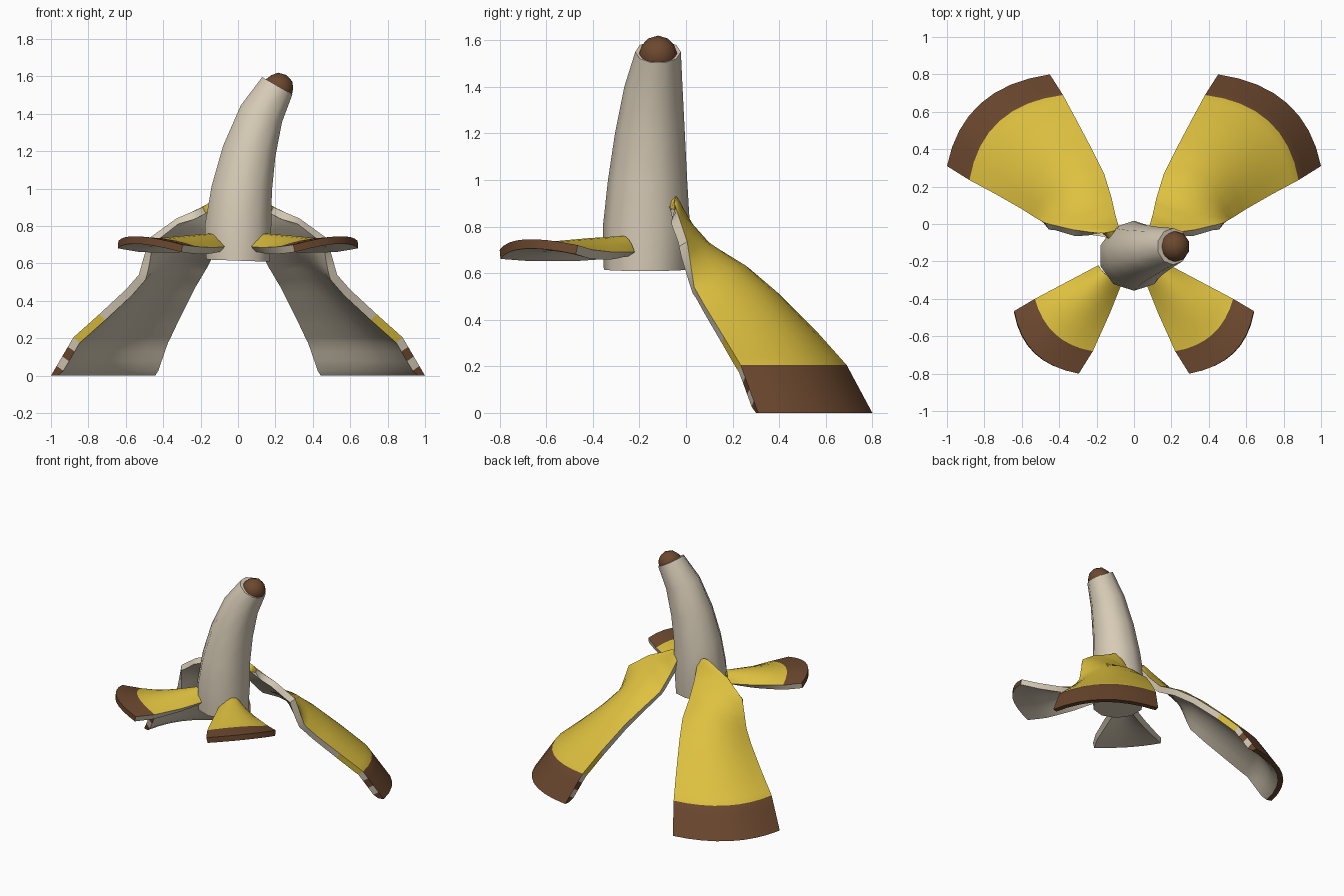
import bpy, bmesh, math
from mathutils import Vector

if "Cube" in bpy.data.objects:
    bpy.data.objects.remove(bpy.data.objects["Cube"])


def material(name, rgb):
    m = bpy.data.materials.new(name)
    m.diffuse_color = (*rgb, 1)
    m.use_nodes = True
    m.node_tree.nodes["Principled BSDF"].inputs["Base Color"].default_value = m.diffuse_color
    return m


YELLOW, BROWN, CREAM = 0, 1, 2
MATS = [material("peel yellow", (0.73, 0.53, 0.05)),
        material("tip brown", (0.15, 0.065, 0.028)),
        material("flesh cream", (0.68, 0.60, 0.47))]


def finish(bm, name, angle=35):
    bmesh.ops.recalc_face_normals(bm, faces=bm.faces)
    me = bpy.data.meshes.new(name)
    bm.to_mesh(me)
    bm.free()
    for m in MATS:
        me.materials.append(m)
    ob = bpy.data.objects.new(name, me)
    bpy.context.collection.objects.link(ob)
    bpy.ops.object.select_all(action='DESELECT')
    ob.select_set(True)
    bpy.context.view_layer.objects.active = ob
    bpy.ops.object.shade_smooth_by_angle(angle=math.radians(angle))
    return ob


def face(bm, verts, mat):
    bm.faces.new(verts).material_index = mat


def peel(name, rows, thick, yellow_rim=None, striped=False, segs=8, sub=4):
    """Thick strip through rows of (left, middle, right) points, mirrored in x."""
    rows = [[Vector(p) for p in r] for r in rows]
    fine = [[a.lerp(b, k / sub) for a, b in zip(rows[i], rows[i + 1])]
            for i in range(len(rows) - 1) for k in range(sub)] + [rows[-1]]
    bm = bmesh.new()
    outer = []
    for L, M, R in fine:
        ts = [j / segs for j in range(segs + 1)]
        outer.append([bm.verts.new(L * (1 - t) * (1 - 2 * t) + M * 4 * t * (1 - t)
                                   + R * t * (2 * t - 1)) for t in ts])
    n = len(outer) - 1
    for i in range(n):
        mat = BROWN if i >= n - sub else YELLOW     # last band is brown
        for j in range(segs):
            face(bm, (outer[i][j], outer[i + 1][j],
                      outer[i + 1][j + 1], outer[i][j + 1]), mat)
    bm.normal_update()
    flip = 1 if sum(f.normal.z for f in bm.faces) > 0 else -1
    # cream inner skin
    inner = []
    for row in outer:
        pts = [v.co - v.normal * flip * thick for v in row]
        inner.append([bm.verts.new((p.x, p.y, max(p.z, 0.0))) for p in pts])
    for i in range(n):
        for j in range(segs):
            face(bm, (inner[i][j], inner[i][j + 1],
                      inner[i + 1][j + 1], inner[i + 1][j]), CREAM)
    # side rims
    for i in range(n):
        mat = CREAM
        if i // sub == yellow_rim:
            mat = YELLOW
        elif striped and i >= n - sub and (i - n) % 2:
            mat = BROWN
        for j in (0, segs):
            face(bm, (outer[i][j], inner[i][j], inner[i + 1][j], outer[i + 1][j]), mat)
    # end rims
    for i, mat in ((0, YELLOW), (n, BROWN)):
        for j in range(segs):
            face(bm, (outer[i][j], outer[i][j + 1], inner[i][j + 1], inner[i][j]), mat)
    ob = finish(bm, name)
    ob.modifiers.new("mirror", 'MIRROR').use_mirror_merge = False


# Fruit: ten-sided leaning, tapering body (x, y, z, radius, tilt)
SIDES = 10
rings = [(0.0, -0.175, 0.615, 0.178, 2), (0.0, -0.17, 0.8, 0.187, 0),
         (0.02, -0.165, 1.0, 0.17, 5), (0.06, -0.155, 1.2, 0.15, 12),
         (0.125, -0.14, 1.4, 0.125, 22), (0.21, -0.12, 1.55, 0.098, 30)]
bm = bmesh.new()
loops = []
for x, y, z, r, tilt in rings:
    t = math.radians(tilt)
    loop = []
    for k in range(SIDES):
        a = math.pi / 2 + 2 * math.pi * k / SIDES
        u, v = r * math.cos(a), r * math.sin(a)
        loop.append(bm.verts.new((x + u * math.cos(t), y + v, z - u * math.sin(t))))
    loops.append(loop)
for a, b in zip(loops, loops[1:]):
    for k in range(SIDES):
        m = (k + 1) % SIDES
        face(bm, (a[k], a[m], b[m], b[k]), CREAM)
face(bm, loops[0][::-1], CREAM)
face(bm, loops[-1], CREAM)
finish(bm, "fruit_body", 50)

# Brown nub on top of the fruit
bm = bmesh.new()
bmesh.ops.create_icosphere(bm, subdivisions=2, radius=0.084)
bmesh.ops.translate(bm, verts=bm.verts, vec=(0.215, -0.12, 1.536))
for f in bm.faces:
    f.material_index = BROWN
finish(bm, "fruit_tip")

# Long drooping peels at the back
peel("back_peel", [
    ((0.08, -0.02, 0.88), (0.12, -0.04, 0.93), (0.19, -0.05, 0.90)),
    ((0.10, 0.05, 0.78), (0.20, 0.00, 0.84), (0.33, -0.03, 0.84)),
    ((0.12, 0.14, 0.68), (0.28, 0.07, 0.75), (0.475, 0.005, 0.735)),
    ((0.16, 0.27, 0.61), (0.38, 0.21, 0.63), (0.53, 0.035, 0.54)),
    ((0.225, 0.40, 0.51), (0.465, 0.31, 0.52), (0.60, 0.08, 0.46)),
    ((0.315, 0.57, 0.34), (0.61, 0.45, 0.34), (0.74, 0.16, 0.33)),
    ((0.38, 0.69, 0.205), (0.72, 0.55, 0.205), (0.88, 0.235, 0.205)),
    ((0.45, 0.80, 0.0), (0.82, 0.645, 0.0), (1.00, 0.31, 0.0)),
], 0.045, yellow_rim=5, striped=True)

# Short raised peels at the front
peel("front_peel", [
    ((0.07, -0.33, 0.69), (0.15, -0.27, 0.76), (0.19, -0.22, 0.69)),
    ((0.13, -0.48, 0.685), (0.27, -0.42, 0.75), (0.36, -0.31, 0.69)),
    ((0.22, -0.68, 0.69), (0.42, -0.59, 0.735), (0.53, -0.40, 0.70)),
    ((0.295, -0.80, 0.70), (0.53, -0.69, 0.745), (0.64, -0.465, 0.72)),
], 0.04)
